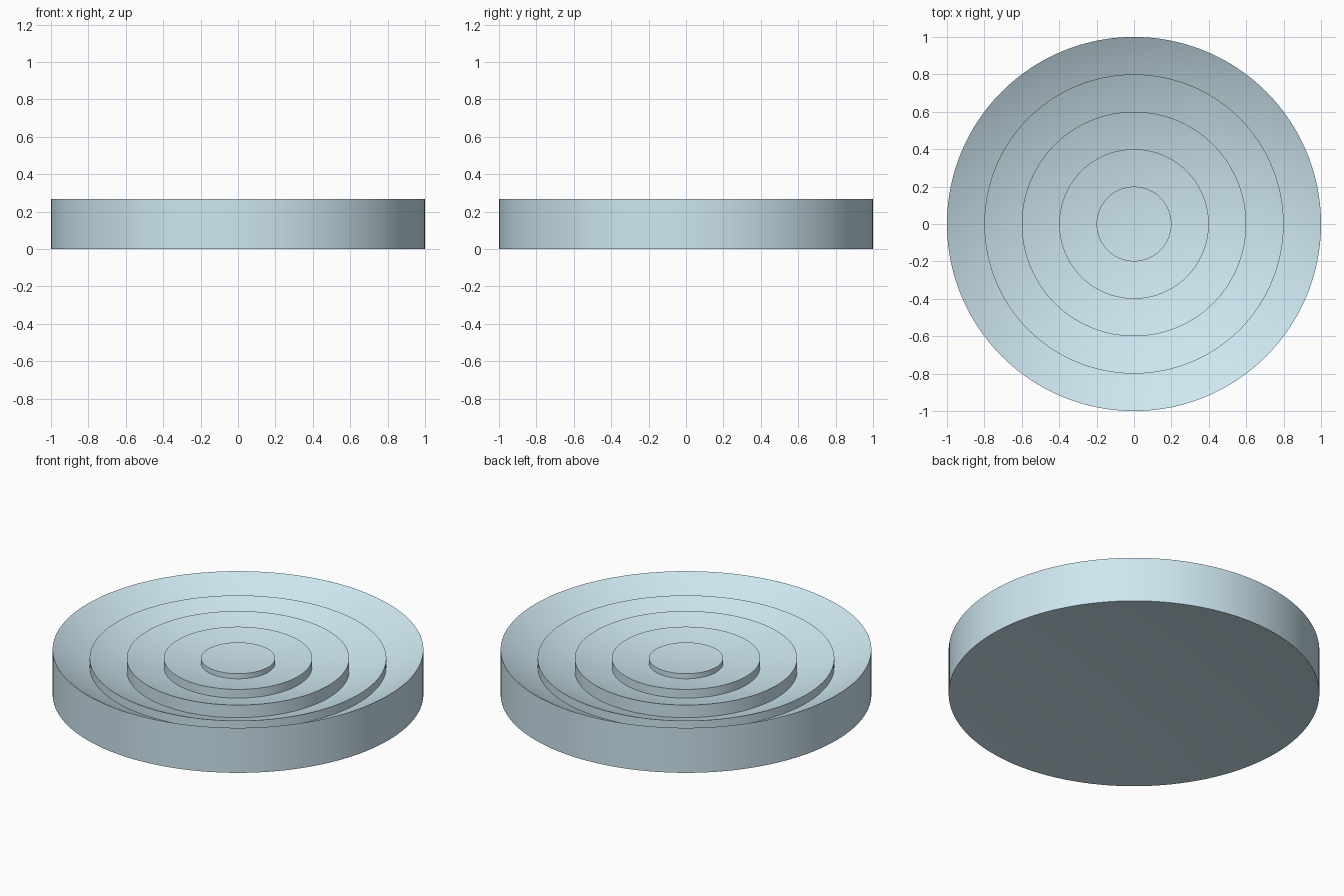
import bpy, bmesh, math

if "Cube" in bpy.data.objects:
    bpy.data.objects.remove(bpy.data.objects["Cube"])

SEGMENTS = 160
SPHERE_R = 2.0      # radius of the concave lens surface
PEAK = 0.217        # height of the inner ring crests
STEPS = 8           # profile points per ring
HOLLOW = 0.05       # depth of the shallow concave underside


def sag(r):
    return SPHERE_R - math.sqrt(SPHERE_R ** 2 - r ** 2)


# Shallow concave underside
profile = [(k / 16, HOLLOW * (1 - (k / 16) ** 2)) for k in range(17)]

# Stepped top: each ring rises outward, then drops to the next trough
for i in reversed(range(5)):
    r0, r1 = 0.2 * i, 0.2 * (i + 1)
    offset = 0.0 if i == 4 else PEAK - sag(r1)
    for k in range(STEPS + 1):
        r = max(r1 + (r0 - r1) * k / STEPS, 0.0)
        profile.append((r, sag(r) + offset))

# Revolve the profile around z
bm = bmesh.new()
verts = [bm.verts.new((r, 0, z)) for r, z in profile]
edges = [bm.edges.new(pair) for pair in zip(verts, verts[1:])]
bmesh.ops.spin(bm, geom=verts + edges, cent=(0, 0, 0), axis=(0, 0, 1),
               angle=math.tau, steps=SEGMENTS, use_duplicate=False)
bmesh.ops.remove_doubles(bm, verts=bm.verts, dist=1e-5)
bmesh.ops.dissolve_degenerate(bm, edges=bm.edges, dist=1e-6)
bmesh.ops.recalc_face_normals(bm, faces=bm.faces)

mesh = bpy.data.meshes.new("stepped_lens")
bm.to_mesh(mesh)
bm.free()
lens = bpy.data.objects.new("stepped_lens", mesh)
bpy.context.collection.objects.link(lens)

# Pale blue glass
glass = bpy.data.materials.new("pale_glass")
glass.diffuse_color = (0.62, 0.80, 0.88, 1)
glass.use_nodes = True
glass.node_tree.nodes["Principled BSDF"].inputs["Base Color"].default_value = glass.diffuse_color
mesh.materials.append(glass)

# Smooth rings with crisp steps
bpy.context.view_layer.objects.active = lens
lens.select_set(True)
bpy.ops.object.shade_smooth_by_angle(angle=math.radians(30))
